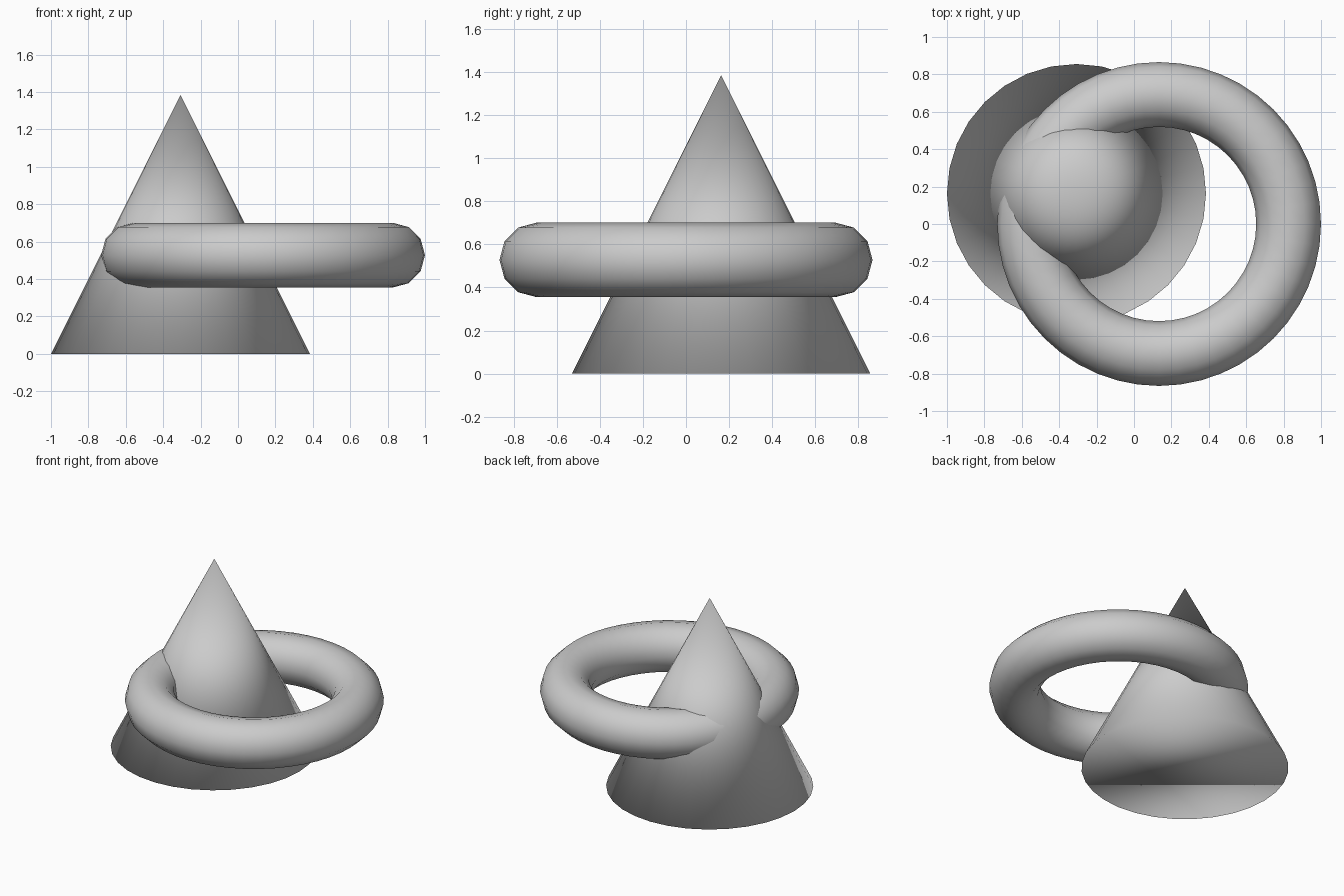
import bpy

if "Cube" in bpy.data.objects:
    bpy.data.objects.remove(bpy.data.objects["Cube"])

S = 0.6925  # common scale of both primitives

# Cone standing on the ground, shaded smooth all round
bpy.ops.mesh.primitive_cone_add(vertices=32, radius1=S, radius2=0, depth=2 * S,
                                location=(-0.3075, 0.163, S))
cone = bpy.context.object
cone.name = "cone"
bpy.ops.object.shade_smooth()

# Horizontal ring passing through the cone
bpy.ops.mesh.primitive_torus_add(major_segments=48, minor_segments=12,
                                 major_radius=S, minor_radius=S / 4,
                                 location=(0.134, 0, 0.528))
ring = bpy.context.object
ring.name = "ring"
bpy.ops.object.shade_smooth()
